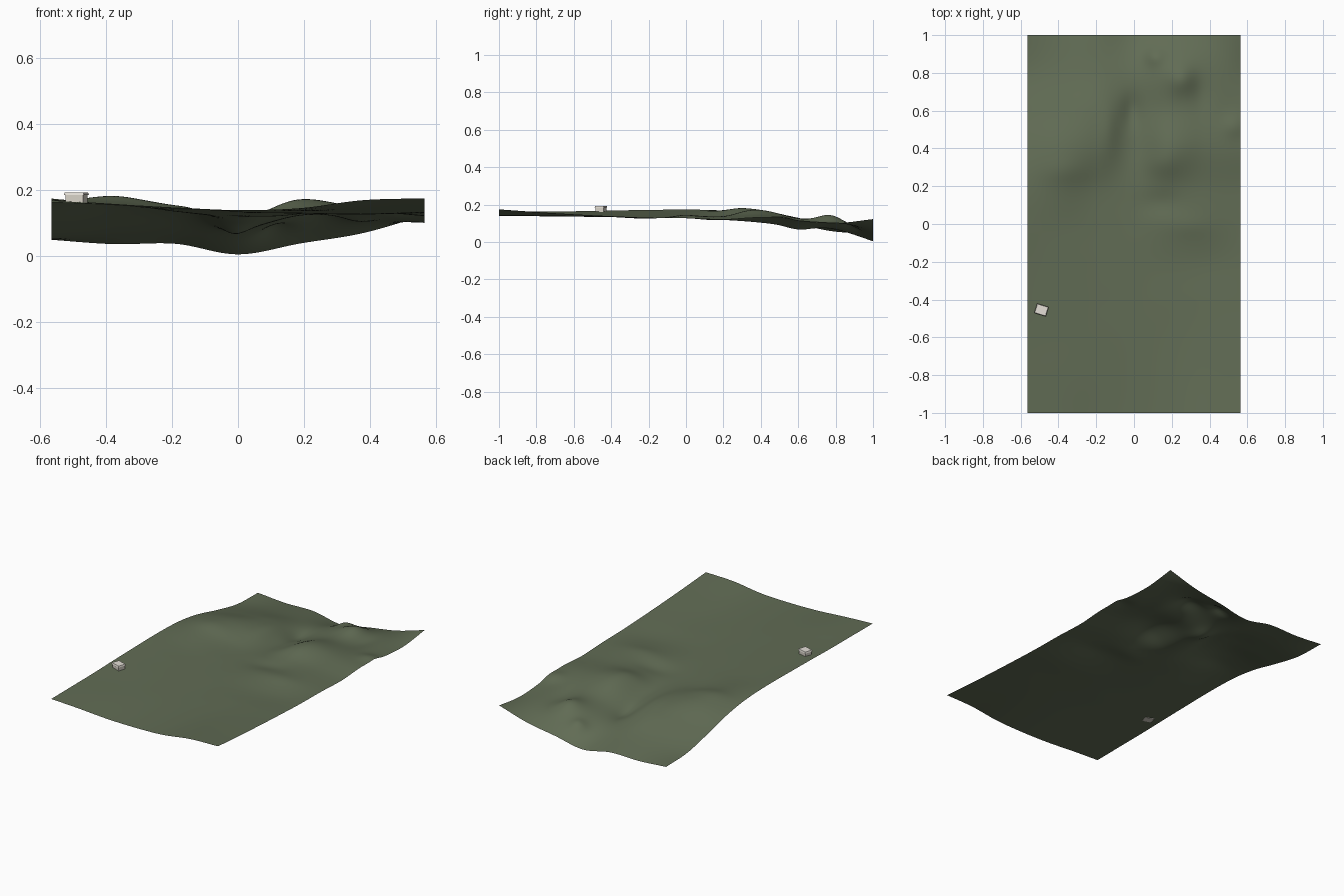
import bpy, bmesh, math
from mathutils import Matrix, Vector

cube = bpy.data.objects.get("Cube")
if cube:
    bpy.data.objects.remove(cube, do_unlink=True)


def material(name, rgb):
    mat = bpy.data.materials.new(name)
    mat.use_nodes = True
    mat.diffuse_color = (*rgb, 1)
    mat.node_tree.nodes["Principled BSDF"].inputs["Base Color"].default_value = (*rgb, 1)
    return mat


grass = material("grass green", (0.12, 0.15, 0.09))
plaster = material("pale plaster", (0.68, 0.64, 0.57))
roofing = material("light roof", (0.78, 0.74, 0.68))


def add_object(name, bm, mat):
    mesh = bpy.data.meshes.new(name)
    bm.to_mesh(mesh)
    bm.free()
    obj = bpy.data.objects.new(name, mesh)
    bpy.context.scene.collection.objects.link(obj)
    mesh.materials.append(mat)
    return obj


# Cross-sections of the land from front to back, in hundredths of a unit
half_width, half_length = 0.565, 1.0
sections = [
    (16.2, 15.3, 14.1, 13.8, 14.4, 16.8, 17.4),
    (16.3, 15.6, 14.5, 13.8, 14, 15.4, 16),
    (16.4, 15.6, 14.6, 13.7, 13.6, 14.3, 14.8),
    (16.8, 15.7, 14.4, 13.4, 13.3, 13.4, 13.8),
    (17.1, 15.6, 14.1, 13.1, 12.8, 12.5, 13),
    (17.3, 15.5, 13.7, 12.7, 13.8, 13.9, 12.7),
    (16.7, 16.4, 13.4, 11.8, 13.8, 13.5, 12),
    (14.2, 17, 15.1, 10.3, 16.8, 14.5, 13),
    (9.5, 12, 12.7, 8.6, 12.4, 12, 11),
    (5.5, 7, 7.6, 6.8, 11.2, 10.6, 10),
    (4.8, 3.5, 3.6, 0.4, 3.7, 6.8, 12.2),
]

# Local swells and gullies: x, y, radius across, radius along, height
swells = [
    (-0.37, 0.28, 0.13, 0.08, 0.011),
    (-0.13, 0.5, 0.05, 0.13, 0.01),
    (-0.01, 0.6, 0.05, 0.09, -0.02),
    (0.14, 0.11, 0.11, 0.07, -0.012),
    (0.14, 0.32, 0.1, 0.07, 0.008),
    (0.11, 0.9, 0.05, 0.06, 0.028),
    (0.25, 0.77, 0.07, 0.08, 0.026),
    (0.36, 0.7, 0.06, 0.12, -0.012),
    (0.29, -0.01, 0.11, 0.06, 0.005),
    (0.53, 0.52, 0.06, 0.06, 0.015),
]


def spline(values, t):
    """Smooth curve through evenly spaced values, t from 0 to 1."""
    last = len(values) - 1
    i = min(int(t * last), last - 1)
    f = t * last - i
    b, c = values[i], values[i + 1]
    a = values[i - 1] if i else 2 * b - c
    d = values[i + 2] if i + 2 <= last else 2 * c - b
    return b + f / 2 * (c - a + f * (2 * a - 5 * b + 4 * c - d + f * (3 * (b - c) + d - a)))


def ground_height(x, y):
    u = min(max((x / half_width + 1) / 2, 0), 1)
    v = min(max((y / half_length + 1) / 2, 0), 1)
    z = spline([spline(row, u) for row in sections], v) / 100
    edge_fade = min(1, (half_length - abs(y)) * 8)
    for sx, sy, rx, ry, h in swells:
        z += edge_fade * h * math.exp(-((x - sx) / rx) ** 2 - ((y - sy) / ry) ** 2)
    return max(z, 0)


# Ground sheet
bm = bmesh.new()
bmesh.ops.create_grid(bm, x_segments=68, y_segments=120, size=1)
for v in bm.verts:
    v.co.x *= half_width
    v.co.y *= half_length
    v.co.z = ground_height(v.co.x, v.co.y)
ground = add_object("ground", bm, grass)
for poly in ground.data.polygons:
    poly.use_smooth = True

# Small house: walls with a slightly tapered overhanging roof
site = Vector((-0.49, -0.455, ground_height(-0.49, -0.455)))
turn = Matrix.Rotation(math.radians(-17), 4, "Z")


def block(name, size, bottom, height, taper, mat):
    bm = bmesh.new()
    bmesh.ops.create_cube(bm, size=1)
    for v in bm.verts:
        scale = taper if v.co.z > 0 else 1
        v.co = Vector((v.co.x * size[0] * scale, v.co.y * size[1] * scale,
                       bottom + (v.co.z + 0.5) * height))
    obj = add_object(name, bm, mat)
    obj.matrix_world = Matrix.Translation(site) @ turn
    return obj


block("house_walls", (0.056, 0.044), -0.003, 0.025, 1, plaster)
block("house_roof", (0.064, 0.052), 0.021, 0.008, 0.92, roofing)
